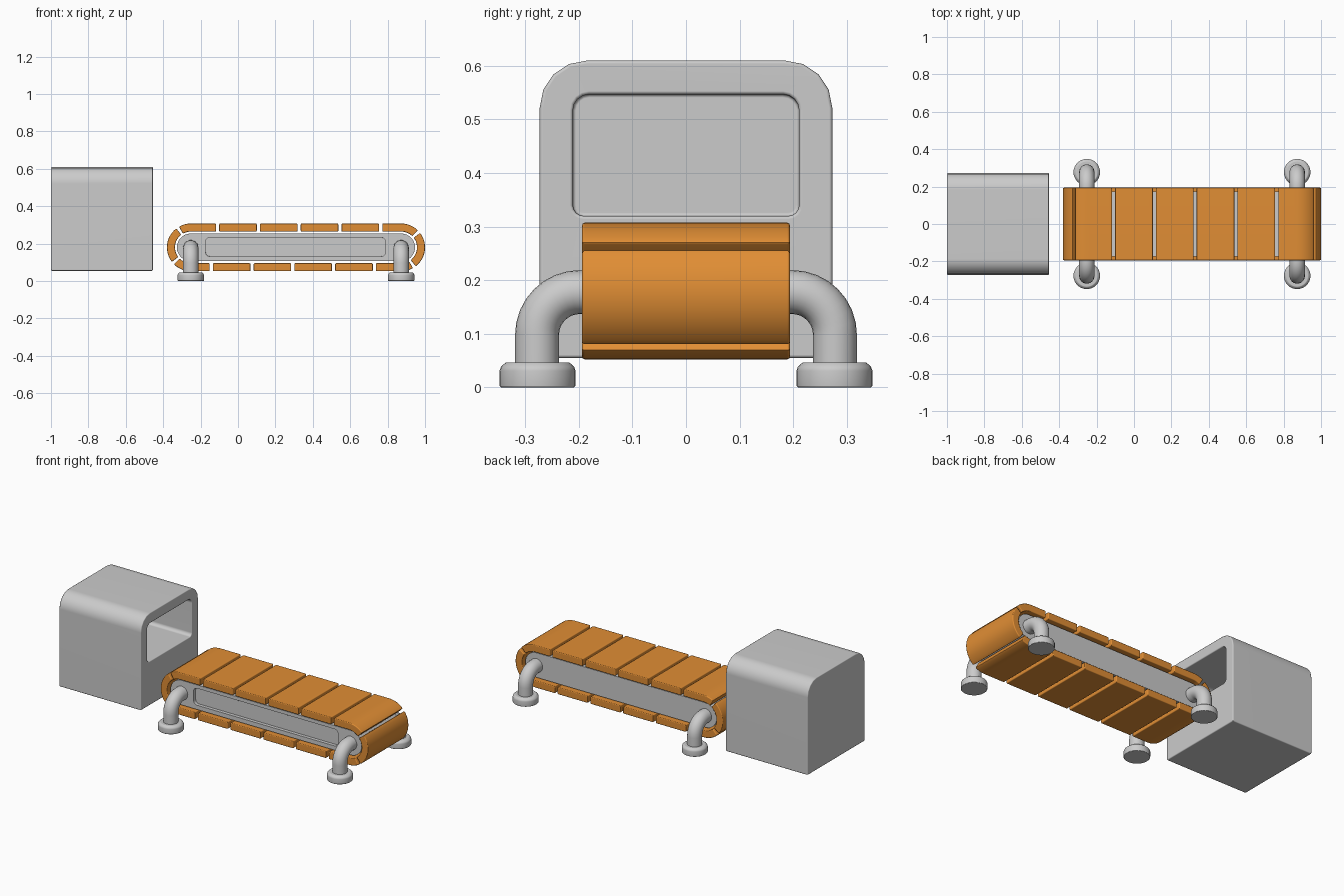
import bpy, bmesh, math
from mathutils import Vector

if "Cube" in bpy.data.objects:
    bpy.data.objects.remove(bpy.data.objects["Cube"])

orange = bpy.data.materials.new("orange")
orange.diffuse_color = (0.75, 0.27, 0.035, 1)
orange.use_nodes = True
orange.node_tree.nodes["Principled BSDF"].inputs["Base Color"].default_value = orange.diffuse_color

X0, X1, ZC = -0.2525, 0.8725, 0.18      # roller centres and belt axis height


def make(name, bm, mat=None):
    bmesh.ops.recalc_face_normals(bm, faces=bm.faces)
    me = bpy.data.meshes.new(name)
    bm.to_mesh(me)
    bm.free()
    ob = bpy.data.objects.new(name, me)
    bpy.context.collection.objects.link(ob)
    if mat:
        me.materials.append(mat)
    return ob


def prism(name, pts, axis, a, b, mat=None):
    """Extrude a 2D profile along x (profile y,z) or y (profile x,z)."""
    bm = bmesh.new()
    place = (lambda p, t: (t, p[0], p[1])) if axis == 'x' else (lambda p, t: (p[0], t, p[1]))
    r0 = [bm.verts.new(place(p, a)) for p in pts]
    r1 = [bm.verts.new(place(p, b)) for p in pts]
    n = len(pts)
    for i in range(n):
        j = (i + 1) % n
        bm.faces.new((r0[i], r0[j], r1[j], r1[i]))
    bm.faces.new(r0)
    bm.faces.new(r1[::-1])
    return make(name, bm, mat)


def round_rect(u0, u1, v0, v1, r_top, r_bot, seg):
    pts = []
    for cu, cv, r, start in ((u1, v1, r_top, 0), (u0, v1, r_top, 90),
                             (u0, v0, r_bot, 180), (u1, v0, r_bot, 270)):
        if r == 0:
            pts.append((cu, cv))
            continue
        cx = cu - r if cu == u1 else cu + r
        cz = cv - r if cv == v1 else cv + r
        for i in range(seg + 1):
            t = math.radians(start + 90 * i / seg)
            pts.append((cx + r * math.cos(t), cz + r * math.sin(t)))
    return pts


def finish(ob, bevel=0.0, cutter=None):
    """Cut, bevel and smooth an object."""
    bpy.ops.object.select_all(action='DESELECT')
    bpy.context.view_layer.objects.active = ob
    ob.select_set(True)
    if cutter:
        m = ob.modifiers.new("cut", 'BOOLEAN')
        m.operation, m.solver, m.object = 'DIFFERENCE', 'EXACT', cutter
        bpy.ops.object.modifier_apply(modifier="cut")
        bpy.data.objects.remove(cutter)
    if bevel:
        m = ob.modifiers.new("bevel", 'BEVEL')
        m.width, m.segments = bevel, 2
        m.limit_method, m.angle_limit = 'ANGLE', math.radians(40)
        bpy.ops.object.modifier_apply(modifier="bevel")
    bpy.ops.object.shade_smooth_by_angle(angle=math.radians(46))
    m = ob.modifiers.new("normals", 'WEIGHTED_NORMAL')
    m.keep_sharp = True


# scanner box with a deep window facing the belt
box = prism("scanner_box", round_rect(-0.273, 0.273, 0.055, 0.61, 0.088, 0, 4), 'x', -1.0, -0.455)
hole = prism("box_cutter", round_rect(-0.211, 0.211, 0.32, 0.547, 0.03, 0.02, 4), 'x', -0.95, -0.4)
finish(box, 0.006, hole)

# conveyor body with a recessed front panel
R = 0.074
body = prism("conveyor_body", round_rect(X0 - R, X1 + R, ZC - R, ZC + R, R * 0.9999, R * 0.9999, 8),
             'y', -0.175, 0.175)
panel = prism("panel_cutter", round_rect(-0.173, 0.788, 0.132, 0.233, 0.022, 0.022, 4), 'y', -0.3, -0.155)
finish(body, 0.004, panel)

# belt: slats laid at equal steps around a stadium loop
RO, RI = 0.1275, 0.0845
L, A = X1 - X0, math.pi * 0.1275
TOTAL = 2 * (L + A)
COUNT, GAP = 14, 0.017


def loop_at(s):
    """Centre point and outward direction at outer arc length s (clockwise from top left)."""
    s %= TOTAL
    if s < L:
        return Vector((X0 + s, ZC)), Vector((0, 1))
    if s < L + A:
        t = (s - L) / RO
        return Vector((X1, ZC)), Vector((math.sin(t), math.cos(t)))
    if s < 2 * L + A:
        return Vector((X1 - (s - L - A), ZC)), Vector((0, -1))
    t = (s - 2 * L - A) / RO
    return Vector((X0, ZC)), Vector((-math.sin(t), -math.cos(t)))


step = TOTAL / COUNT
first_gap = -0.109 - X0
for k in range(COUNT):
    s0 = first_gap + k * step + GAP / 2
    s1 = first_gap + (k + 1) * step - GAP / 2
    samples = [loop_at(s0 + (s1 - s0) * i / 12) for i in range(13)]
    pts = [tuple(c + d * RO) for c, d in samples] + [tuple(c + d * RI) for c, d in reversed(samples)]
    finish(prism(f"belt_slat_{k + 1}", pts, 'y', -0.194, 0.194, orange), 0.005)

# bent pipe legs and round feet
for x, xn in ((X0, "left"), (X1, "right")):
    for sy, yn in ((-1, "front"), (1, "back")):
        path = [(0.15, 0.178)]
        path += [(0.198 + 0.08 * math.sin(t), 0.098 + 0.08 * math.cos(t))
                 for t in (math.pi / 2 * i / 8 for i in range(9))]
        path.append((0.278, 0.03))
        tangents = [(1, 0)] + [(math.cos(math.pi / 2 * i / 8), -math.sin(math.pi / 2 * i / 8))
                               for i in range(9)] + [(0, -1)]
        bm = bmesh.new()
        N, prev = 24, None
        for (y, z), (ty, tz) in zip(path, tangents):
            ring = []
            for i in range(N):
                a = 2 * math.pi * i / N
                c, s = 0.041 * math.cos(a), 0.041 * math.sin(a)
                ring.append(bm.verts.new((x + c, sy * (y - tz * s), z + ty * s)))
            if prev:
                for i in range(N):
                    j = (i + 1) % N
                    bm.faces.new((prev[i], prev[j], ring[j], ring[i]))
            else:
                bm.faces.new(ring)
            prev = ring
        bm.faces.new(prev)
        finish(make(f"leg_{yn}_{xn}", bm))

        bm = bmesh.new()
        prev = None
        for r, z in ((0.068, 0), (0.071, 0.003), (0.071, 0.031), (0.068, 0.039), (0.060, 0.046), (0.056, 0.047)):
            ring = [bm.verts.new((x + r * math.cos(2 * math.pi * i / 32),
                                  sy * 0.277 + r * math.sin(2 * math.pi * i / 32), z)) for i in range(32)]
            if prev:
                for i in range(32):
                    j = (i + 1) % 32
                    bm.faces.new((prev[i], prev[j], ring[j], ring[i]))
            else:
                bm.faces.new(ring)
            prev = ring
        bm.faces.new(prev)
        finish(make(f"foot_{yn}_{xn}", bm))
